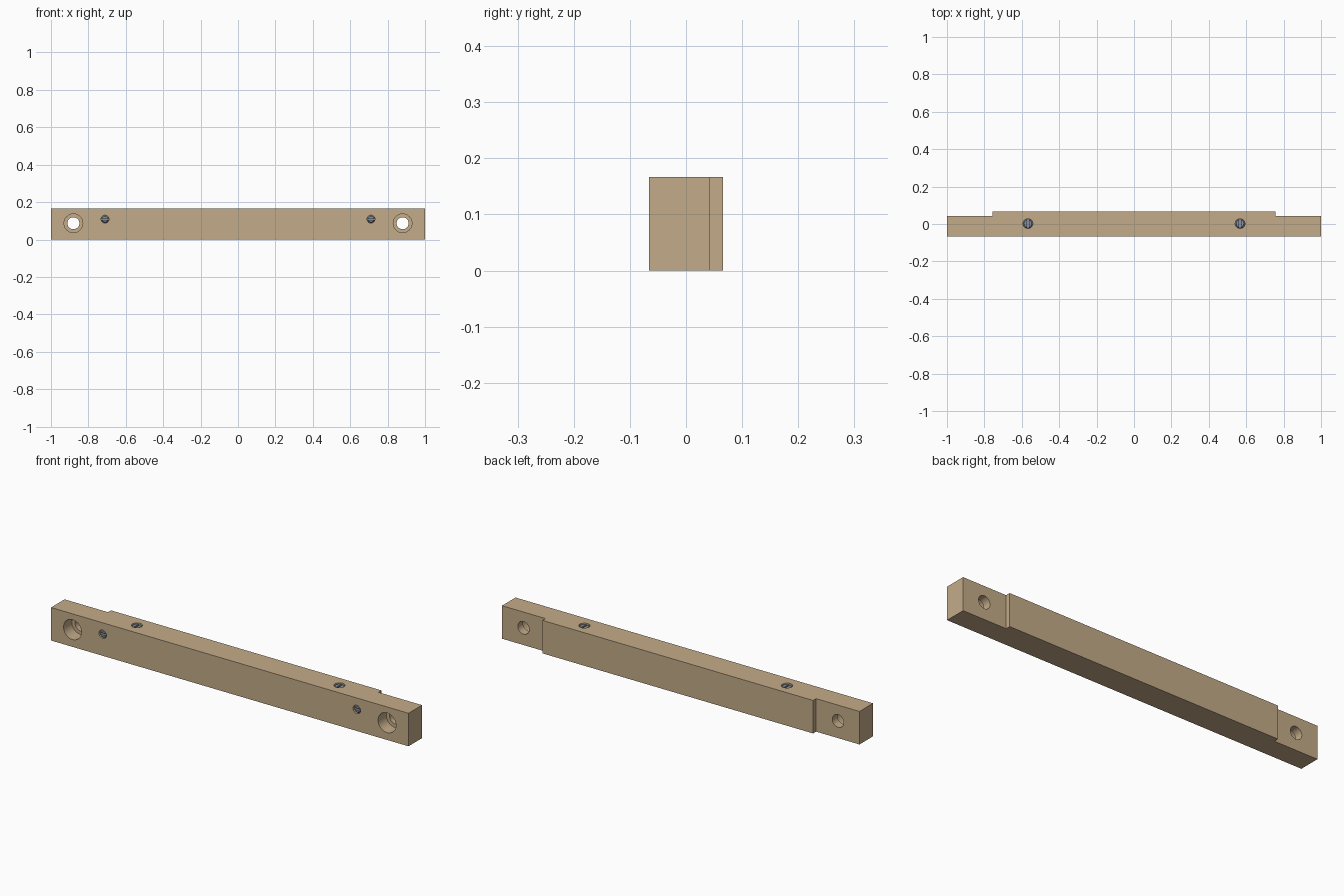
import bpy, bmesh, math
from mathutils import Matrix

if "Cube" in bpy.data.objects:
    bpy.data.objects.remove(bpy.data.objects["Cube"])


def material(name, rgb):
    m = bpy.data.materials.new(name)
    m.diffuse_color = (*rgb, 1)
    m.use_nodes = True
    m.node_tree.nodes["Principled BSDF"].inputs["Base Color"].default_value = m.diffuse_color
    return m


TAN = material("tan_metal", (0.55, 0.41, 0.25))
STEEL = material("blue_grey_steel", (0.25, 0.29, 0.36))


def make(name, bm, mat, matrix=Matrix()):
    bmesh.ops.recalc_face_normals(bm, faces=bm.faces)
    me = bpy.data.meshes.new(name)
    bm.to_mesh(me)
    bm.free()
    me.transform(matrix)
    me.materials.append(mat)
    ob = bpy.data.objects.new(name, me)
    bpy.context.collection.objects.link(ob)
    return ob


def prism(name, outline, height, mat):
    bm = bmesh.new()
    face = bm.faces.new([bm.verts.new((x, y, 0)) for x, y in outline])
    top = bmesh.ops.extrude_face_region(bm, geom=[face])["geom"]
    bmesh.ops.translate(bm, vec=(0, 0, height),
                        verts=[v for v in top if isinstance(v, bmesh.types.BMVert)])
    return make(name, bm, mat)


def lathe(name, profile, mat, matrix, n=40):
    """Closed solid from (radius, z) rings, capped at both ends."""
    bm = bmesh.new()
    rings = [[bm.verts.new((r * math.cos(2 * math.pi * i / n),
                            r * math.sin(2 * math.pi * i / n), z)) for i in range(n)]
             for r, z in profile]
    for a, b in zip(rings, rings[1:]):
        for i in range(n):
            j = (i + 1) % n
            bm.faces.new((a[i], a[j], b[j], b[i]))
    bm.faces.new(rings[0])
    bm.faces.new(rings[-1])
    return make(name, bm, mat, matrix)


def box(name, size, mat, matrix):
    bm = bmesh.new()
    bmesh.ops.create_cube(bm, size=1, matrix=Matrix.Diagonal((*size, 1)))
    return make(name, bm, mat, matrix)


def cut(ob, cutter):
    mod = ob.modifiers.new("cut", 'BOOLEAN')
    mod.operation, mod.solver, mod.object = 'DIFFERENCE', 'EXACT', cutter
    bpy.context.view_layer.update()
    ev = ob.evaluated_get(bpy.context.evaluated_depsgraph_get())
    me = bpy.data.meshes.new_from_object(ev)
    ob.modifiers.clear()
    ob.data = me
    bpy.data.objects.remove(cutter)


def smooth(ob):
    bpy.ops.object.select_all(action='DESELECT')
    ob.select_set(True)
    bpy.context.view_layer.objects.active = ob
    bpy.ops.object.shade_smooth_by_angle(angle=math.radians(30))


# Bar with a raised middle pad on the back
F, B, S, P, H = -0.066, 0.066, 0.042, 0.757, 0.167
bar = prism("bar", [(-1, F), (1, F), (1, S), (P, S), (P, B), (-P, B), (-P, S), (-1, S)],
            H, TAN)

FRONT = Matrix.Rotation(math.pi / 2, 4, 'X')  # local z points out of the front
screws = []
for side, s in (("left", -1), ("right", 1)):
    # Counterbored mounting hole through each end
    at = Matrix.Translation((s * 0.88, F, 0.087)) @ FRONT
    cut(bar, lathe("bore", [(0.032, -0.2), (0.032, -0.066), (0.05, -0.066), (0.05, 0.05)],
                   TAN, at))
    # Slotted set screws in the front and the top
    for place, at, r, slot in (
            ("front", Matrix.Translation((s * 0.711, F, 0.109)) @ FRONT, 0.021, (0.1, 0.009, 0.02)),
            ("top", Matrix.Translation((s * 0.567, 0.002, H)), 0.026, (0.009, 0.1, 0.02))):
        cut(bar, lathe("pocket", [(r, -0.05), (r, 0.05)], TAN, at))
        screw = lathe(f"{place}_screw_{side}",
                      [(r - 0.0005, -0.0495), (r - 0.0005, -0.009), (r - 0.006, -0.003)],
                      STEEL, at)
        cut(screw, box("slot", slot, STEEL, at @ Matrix.Translation((0, 0, -0.006))))
        screws.append(screw)

for ob in [bar] + screws:
    smooth(ob)
